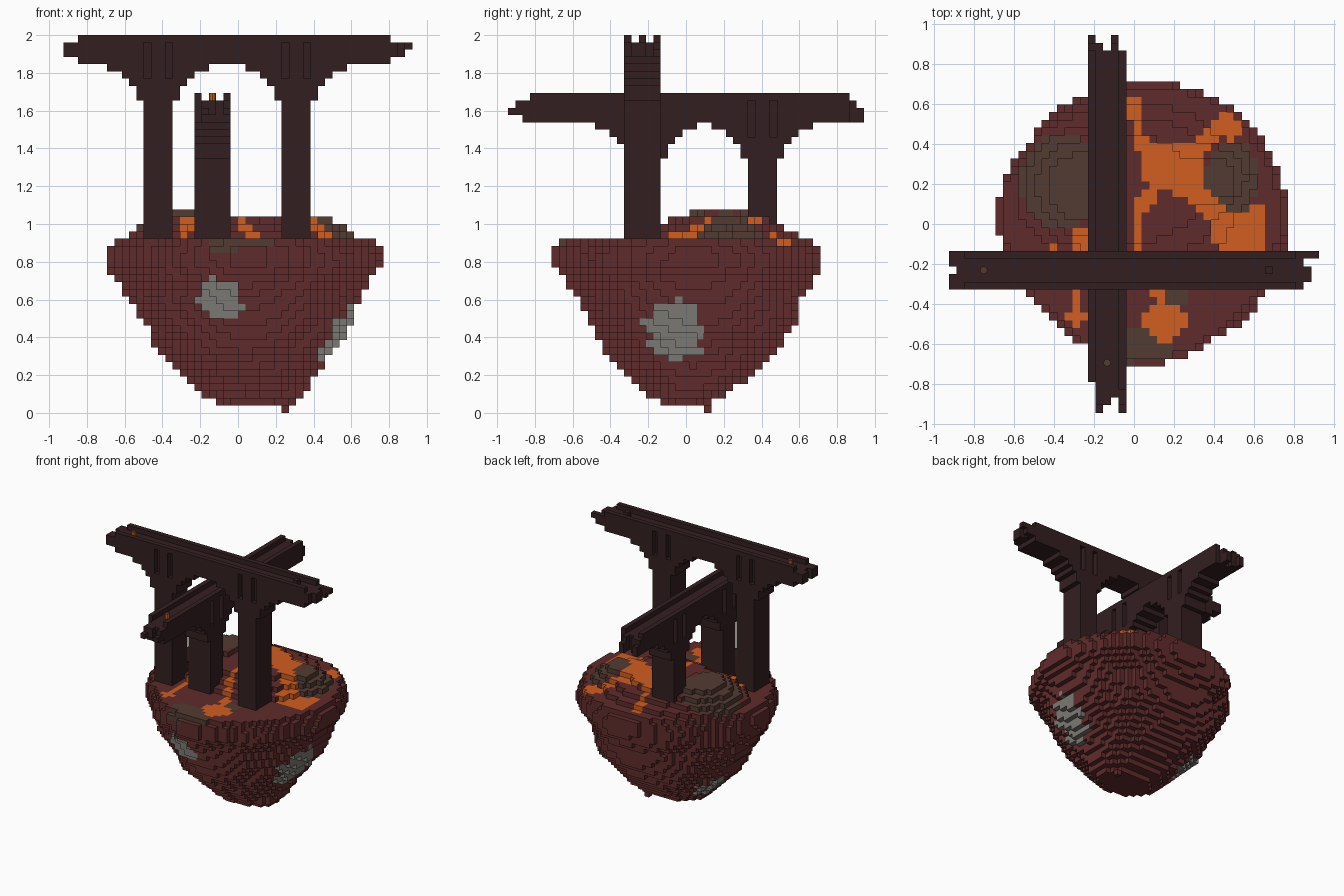
import bpy, bmesh, math
from mathutils import Matrix, Vector

old = bpy.data.objects.get("Cube")
if old:
    bpy.data.objects.remove(old, do_unlink=True)

V = 2 / 52                      # block edge length
OX, OY = 24, 24.5               # grid origin in blocks


def material(name, rgb):
    m = bpy.data.materials.new(name)
    lin = [(c / 255 / 12.92) if c < 11 else ((c / 255 + 0.055) / 1.055) ** 2.4 for c in rgb]
    m.diffuse_color = (*lin, 1)
    m.use_nodes = True
    m.node_tree.nodes["Principled BSDF"].inputs["Base Color"].default_value = (*lin, 1)
    return m


RED, LAVA, SAND, QUARTZ, BRICK = range(5)
MATS = [material("dark red rock", (96, 43, 43)), material("lava orange", (210, 94, 32)),
        material("brown sand", (82, 59, 50)), material("grey quartz", (123, 121, 115)),
        material("dark brick", (52, 31, 33))]
SIDES = [(1, 0, 0), (-1, 0, 0), (0, 1, 0), (0, -1, 0), (0, 0, 1), (0, 0, -1)]


def finish(name, bm):
    me = bpy.data.meshes.new(name)
    bm.to_mesh(me)
    bm.free()
    for m in MATS:
        me.materials.append(m)
    bpy.context.collection.objects.link(bpy.data.objects.new(name, me))


def blocks_to_object(name, cells):
    """Make one object from the exposed faces of a block dictionary."""
    bm = bmesh.new()
    corners = {}

    def corner(p):
        if p not in corners:
            corners[p] = bm.verts.new(((p[0] - OX) * V, (p[1] - OY) * V, p[2] * V))
        return corners[p]

    for c, mat in cells.items():
        for d in SIDES:
            if (c[0] + d[0], c[1] + d[1], c[2] + d[2]) in cells:
                continue
            axis = [abs(n) for n in d].index(1)
            u, w = (axis + 1) % 3, (axis + 2) % 3
            quad = []
            for a, b in ((0, 0), (1, 0), (1, 1), (0, 1)):
                p = list(c)
                p[axis] += d[axis] > 0
                p[u] += a
                p[w] += b
                quad.append(corner(tuple(p)))
            if d[axis] < 0:
                quad.reverse()
            bm.faces.new(quad).material_index = mat
    finish(name, bm)


# Island outline by height: z, x min, x max, y min, y max
SECTIONS = [(.02, .23, .27, .09, .13), (.06, -.14, .31, -.16, .15), (.1, -.2, .36, -.2, .22),
            (.22, -.31, .42, -.32, .38), (.33, -.43, .5, -.43, .47), (.45, -.48, .59, -.5, .57),
            (.6, -.58, .65, -.57, .61), (.71, -.66, .7, -.65, .68), (.78, -.69, .77, -.71, .71),
            (.86, -.69, .76, -.71, .71), (.95, -.65, .69, -.66, .67), (1.2, -.58, .62, -.6, .62)]


def outline(z):
    for a, b in zip(SECTIONS, SECTIONS[1:]):
        if z <= b[0]:
            t = max(0, (z - a[0]) / (b[0] - a[0]))
            return [p + (q - p) * t for p, q in zip(a[1:], b[1:])]
    return SECTIONS[-1][1:]


def in_island(x, y, z):
    x0, x1, y0, y1 = outline(z)
    dx, dy = x - (x0 + x1) / 2, y - (y0 + y1) / 2
    a = math.atan2(dy, dx)
    # Each diagonal bulges or flattens a little differently, less so low down
    bulge = (.02 if dy > 0 else -.04) if dx > 0 else (-.03 if dy > 0 else -.09)
    if z < .6:
        bulge += .02 if dx > 0 else .07
    reach = 1 + (bulge + .015 * math.sin(9 * a - 14 * z)) * abs(math.sin(2 * a))
    return math.hypot(2 * dx / (x1 - x0), 2 * dy / (y1 - y0)) < reach


def top_height(x, y):
    """Ground height in blocks: a flat-topped dome with two mounds."""
    dome = min(3, 4.2 * (1 - (x / .62) ** 2 - ((y - .17) / .5) ** 2))
    left = 2.6 * (1 - math.hypot(x + .35, y - .2) / .33)
    right = 2.4 * (1 - math.hypot(x - .47, y - .24) / .2)
    rise = max(0, dome) + max(0, left, right)
    return 24 + int(min(rise, 4 if x < 0 else 3))


# Lava streams and pools: start x, y, end x, y, radius
STREAMS = [(.15, .28, .24, .25, .11), (.1, .38, .3, .38, .035), (.3, .36, .44, .49, .045),
           (.45, .5, .47, .48, .06), (0, .62, .03, .4, .035), (.03, .4, .15, .3, .045),
           (.1, .18, .02, .05, .035), (.02, .05, .02, -.12, .03), (.02, -.12, .13, -.34, .03),
           (.27, .2, .4, .07, .05), (.48, -.03, .57, -.04, .1), (.58, .03, .61, .07, .04),
           (.13, -.34, .14, -.45, .035), (.12, -.49, .2, -.48, .075), (.14, -.5, .14, -.58, .035),
           (-.27, -.07, -.27, -.15, .045), (-.29, -.15, -.29, -.42, .025),
           (-.27, -.46, -.29, -.46, .04), (-.4, -.13, -.38, -.13, .02)]
# Sand patches: x, y, half width, half depth
SANDS = [(-.37, .21, .2, .24), (.49, .23, .13, .19), (.02, -.63, .19, .13), (.21, -.36, .06, .05)]
# Quartz veins in the flanks: x, y, z, half width, half height
VEINS = [(-.1, -.55, .61, .13, .13), (.53, -.06, .44, .16, .19), (-.35, .18, .23, .15, .12)]


def in_stream(x, y):
    p = Vector((x, y))
    for ax, ay, bx, by, r in STREAMS:
        a, ab = Vector((ax, ay)), Vector((bx - ax, by - ay))
        t = min(1, max(0, (p - a).dot(ab) / ab.length_squared))
        if (p - a - ab * t).length < r:
            return True
    return False


def ground_colour(x, y, z, depth):
    if depth <= 1 and z > .85 and in_stream(x, y):
        return LAVA
    sandy = any(math.hypot((x - a) / w, (y - b) / h) < 1 for a, b, w, h in SANDS)
    if sandy and z > min(.9, .87 + .3 * x):
        return SAND
    ragged = 1 + .12 * math.sin(40 * z + 25 * (x + y))
    for a, b, c, w, h in VEINS:
        if math.hypot((x - a) / w, (y - b) / w, (z - c) / h) < ragged:
            return QUARTZ
    return RED


# Floating island
island = {}
for i in range(4, 46):
    for j in range(4, 46):
        x, y = (i + .5 - OX) * V, (j + .5 - OY) * V
        top = top_height(x, y)
        for k in range(top):
            z = (k + .5) * V
            if in_island(x, y, z):
                island[i, j, k] = ground_colour(x, y, z, top - k)
blocks_to_object("floating_island", island)


def ember(name, x, y, z):
    """Small eight-sided lamp, glowing sides under a brown cap."""
    bm = bmesh.new()
    bmesh.ops.create_cone(bm, cap_ends=True, segments=8, radius1=V / 2, radius2=V / 2, depth=V,
                          matrix=Matrix.Translation((x, y, z)))
    for f in bm.faces:
        f.material_index = SAND if f.normal.z > .5 else LAVA
    finish(name, bm)


def bridge(name, length, across, base, pillars, along_y, lamp, ends, loose=()):
    """Beam with railed top, ragged ends, stepped brackets and two pillars."""
    cells = {}
    start_row, start_col, end_row, end_col = ends

    def spot(s, c, k):
        return (across + c, s, k) if along_y else (s, across + c, k)

    for c in range(5):
        for k in range(4):
            if k == 3 and 0 < c < 4:
                continue                      # channel between the rails
            first = max(start_row[k], start_col[c])
            last = length - max(end_row[k], end_col[c])
            for s in range(first, last):
                cells[spot(s, c, base + k)] = BRICK
        for p in pillars:
            for k in range(22, base):
                step = base - 1 - k
                reach = (5, 3, 2, 1, 1)[step] if step < 5 else 0
                for s in range(p - reach, p + 4 + reach):
                    cells[spot(s, c, k)] = BRICK
    # Slots beside each pillar head
    for p in pillars:
        for s in (p, p + 3):
            for k in range(base - 2, base + 3):
                for c in (0, 4):
                    cells.pop(spot(s, c, k), None)
    # Loose bricks left in the channel
    for s in loose:
        cells[spot(s, 2, base + 3)] = BRICK
    blocks_to_object(name, cells)
    i, j, k = spot(lamp, 2, base + 3)
    ember(name + "_ember", (i + .5 - OX) * V, (j + .5 - OY) * V, (k + .5) * V)


bridge("high_bridge", 48, 16, 48, (11, 30), False, 4,
       ((2, 0, 0, 2), (0, 0, 1, 0, 0), (3, 1, 0, 3), (2, 1, 1, 2, 0)), (41,))
bridge("low_bridge", 49, 18, 40, (17, 33), True, 6,
       ((2, 0, 1, 3), (4, 0, 1, 2, 0), (0, 0, 1, 2), (0, 1, 2, 0, 2)))
